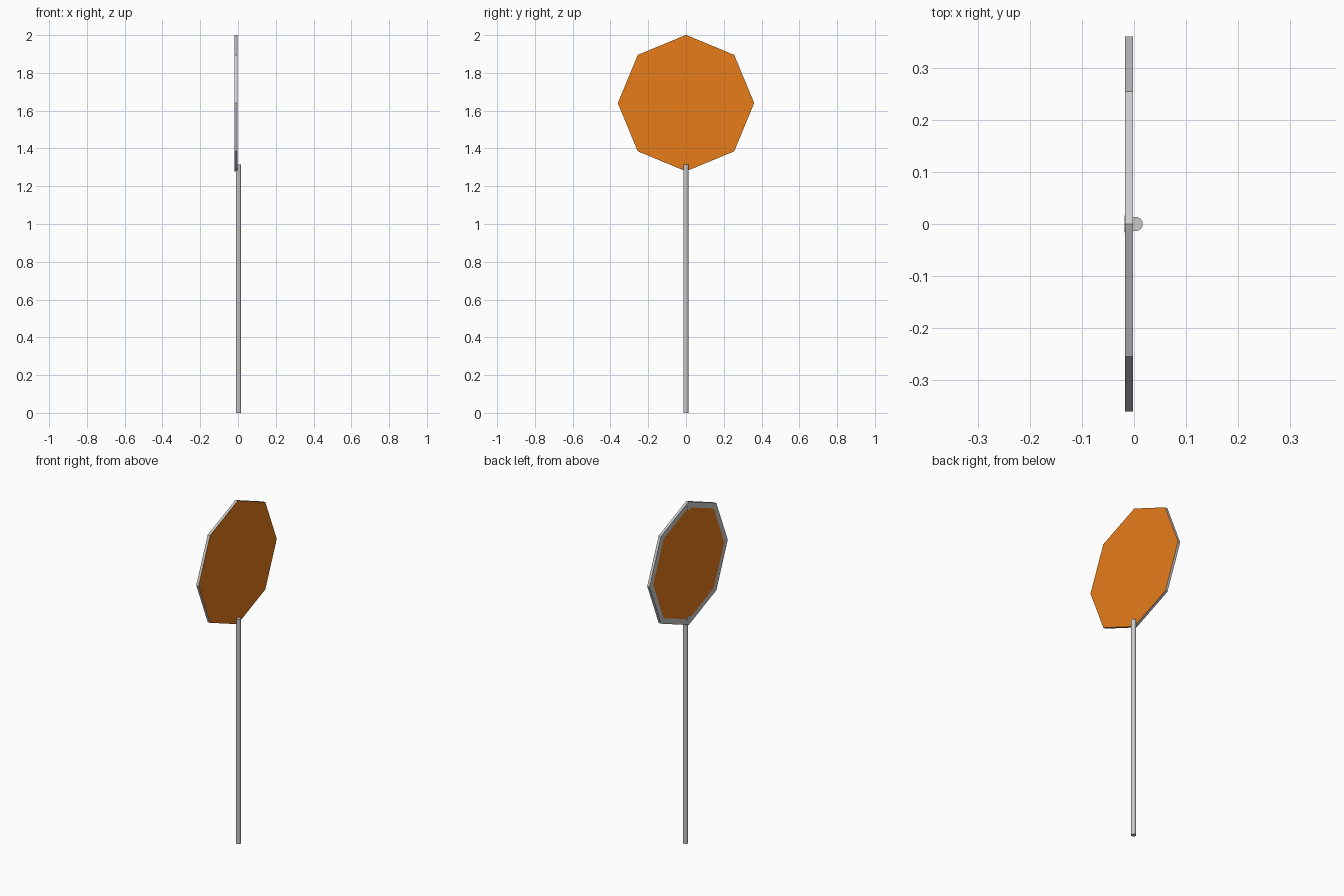
import bpy, bmesh
from math import sin, cos, pi

if "Cube" in bpy.data.objects:
    bpy.data.objects.remove(bpy.data.objects["Cube"])

orange = bpy.data.materials.new("orange_paint")
orange.diffuse_color = (0.8, 0.2, 0.01, 1)
orange.use_nodes = True
orange.node_tree.nodes["Principled BSDF"].inputs["Base Color"].default_value = orange.diffuse_color
grey = bpy.data.materials.new("grey_metal")
grey.diffuse_color = (0.8, 0.8, 0.8, 1)
grey.use_nodes = True
grey.node_tree.nodes["Principled BSDF"].inputs["Base Color"].default_value = grey.diffuse_color

SIGN_Z, SIGN_R = 1.64, 0.361
BACK_X, FACE_X = -0.0173, -0.002


def finish(name, bm):
    mesh = bpy.data.meshes.new(name)
    bm.to_mesh(mesh)
    bm.free()
    obj = bpy.data.objects.new(name, mesh)
    bpy.context.collection.objects.link(obj)
    return obj


def disc_along_x(bm, sides, radius, z, x0, x1):
    """Flat prism with its axis along x and a corner pointing up."""
    ring = [bm.verts.new((x0, radius * sin(2 * pi * i / sides),
                          z + radius * cos(2 * pi * i / sides)))
            for i in range(sides)]
    base = bm.faces.new(ring)
    ext = bmesh.ops.extrude_face_region(bm, geom=[base], use_keep_orig=True)
    verts = [g for g in ext["geom"] if isinstance(g, bmesh.types.BMVert)]
    bmesh.ops.translate(bm, verts=verts, vec=(x1 - x0, 0, 0))
    bmesh.ops.recalc_face_normals(bm, faces=bm.faces)
    bm.normal_update()


# Octagonal board: orange face, grey edge and border, orange back panel
bm = bmesh.new()
disc_along_x(bm, 8, SIGN_R, SIGN_Z, BACK_X, FACE_X)
back = next(f for f in bm.faces if f.normal.x < -0.9)
front = next(f for f in bm.faces if f.normal.x > 0.9)
front.material_index = 1
bmesh.ops.inset_region(bm, faces=[back], thickness=0.033)
back.material_index = 1
board = finish("sign_board", bm)
board.data.materials.append(grey)
board.data.materials.append(orange)

# Thin bolt heads on the back border
for name, z in (("top_bolt", SIGN_Z + 0.325), ("bottom_bolt", SIGN_Z - 0.325)):
    bm = bmesh.new()
    disc_along_x(bm, 16, 0.016, z, -0.0187, BACK_X + 0.002)
    finish(name, bm)

# Round post, overlapping the lower corner of the board
POST_H = 1.315
bpy.ops.mesh.primitive_cylinder_add(vertices=16, radius=0.0138, depth=POST_H,
                                    location=(0.003, 0, POST_H / 2))
post = bpy.context.object
post.name = "post"
bpy.ops.object.shade_smooth_by_angle()
